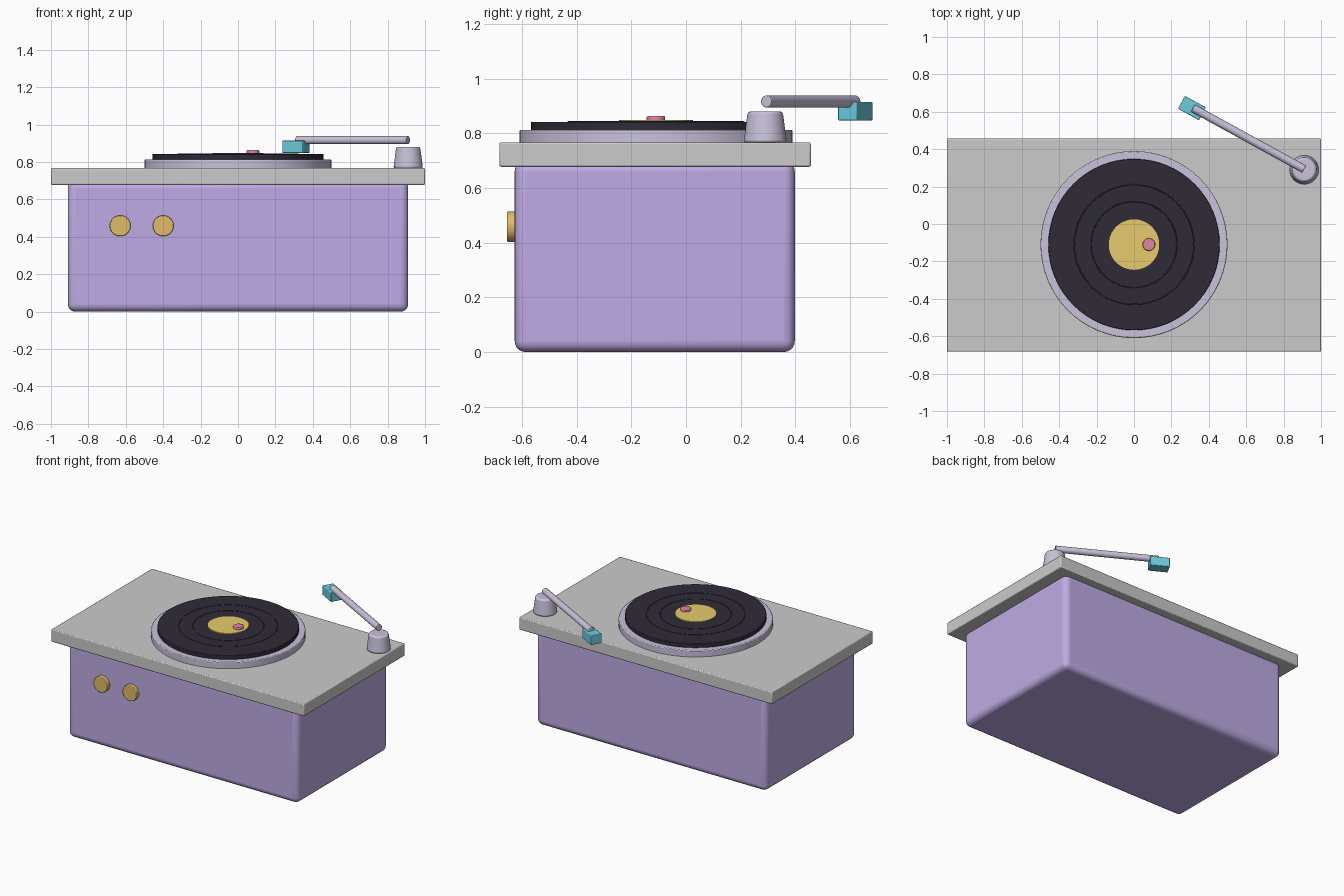
import bpy
import math
from mathutils import Vector

if "Cube" in bpy.data.objects:
    bpy.data.objects.remove(bpy.data.objects["Cube"])


def material(name, r, g, b):
    m = bpy.data.materials.new(name)
    m.diffuse_color = (r, g, b, 1)
    m.use_nodes = True
    m.node_tree.nodes["Principled BSDF"].inputs["Base Color"].default_value = m.diffuse_color
    return m


PURPLE = material("purple", 0.52, 0.41, 0.78)
SILVER = material("silver", 0.58, 0.54, 0.70)
BLACK = material("vinyl", 0.028, 0.024, 0.038)
YELLOW = material("label_yellow", 0.80, 0.60, 0.15)
GOLD = material("gold", 0.76, 0.50, 0.14)
PINK = material("pink", 0.76, 0.24, 0.36)
TEAL = material("teal", 0.15, 0.60, 0.72)


def finish(name, mat=None, bevel=0, segments=2):
    ob = bpy.context.object
    ob.name = name
    if mat:
        ob.data.materials.append(mat)
    bpy.ops.object.shade_smooth_by_angle(angle=math.radians(35))
    if bevel:
        b = ob.modifiers.new("bevel", 'BEVEL')
        b.width, b.segments = bevel, segments
        b.limit_method, b.angle_limit = 'ANGLE', math.radians(40)
    return ob


def box(name, lo, hi, mat=None, bevel=0, segments=2, turn=0):
    lo, hi = Vector(lo), Vector(hi)
    bpy.ops.mesh.primitive_cube_add(size=1, location=(lo + hi) / 2, rotation=(0, 0, turn))
    bpy.context.object.scale = hi - lo
    bpy.ops.object.transform_apply(location=False, rotation=False, scale=True)
    return finish(name, mat, bevel, segments)


def rod(name, start, end, r1, mat, r2=None, bevel=0, sides=48):
    start, end = Vector(start), Vector(end)
    axis = end - start
    bpy.ops.mesh.primitive_cone_add(
        vertices=sides, radius1=r1, radius2=r1 if r2 is None else r2, depth=axis.length,
        location=(start + end) / 2, rotation=axis.to_track_quat('Z', 'Y').to_euler())
    return finish(name, mat, bevel)


# Cabinet and overhanging deck
box("cabinet", (-0.91, -0.627, 0), (0.91, 0.398, 0.70), PURPLE, 0.04, 5)
box("deck", (-1, -0.683, 0.678), (1, 0.457, 0.767), None, 0.006)

# Platter, record, label and spindle
CY = -0.11
rod("platter", (0, CY, 0.76), (0, CY, 0.813), 0.5, SILVER, bevel=0.005, sides=64)
rod("record", (0, CY, 0.81), (0, CY, 0.842), 0.458, BLACK, bevel=0.003, sides=64)
for i, r in enumerate((0.23, 0.32)):
    bpy.ops.mesh.primitive_torus_add(location=(0, CY, 0.841), major_radius=r, minor_radius=0.004,
                                     major_segments=64, minor_segments=8)
    finish(f"record_groove_{i + 1}", BLACK)
rod("record_label", (0, CY, 0.84), (0, CY, 0.849), 0.135, YELLOW)
rod("spindle", (0.08, CY, 0.84), (0.08, CY, 0.864), 0.034, PINK, bevel=0.005, sides=24)

# Front control knobs
for i, x in enumerate((-0.63, -0.40)):
    rod(f"knob_{i + 1}", (x, -0.61, 0.459), (x, -0.655, 0.459), 0.056, GOLD, bevel=0.004, sides=32)

# Tonearm swung out past the back edge
PIVOT, TIP = Vector((0.91, 0.293, 0.917)), Vector((0.315, 0.62, 0.917))
rod("tonearm_base", (0.91, 0.29, 0.765), (0.91, 0.29, 0.881), 0.079, SILVER, 0.064, 0.01)
rod("tonearm", PIVOT, TIP, 0.022, SILVER, bevel=0.003, sides=24)
d = TIP - PIVOT
box("headshell", (0.246, 0.581, 0.848), (0.374, 0.659, 0.915), TEAL, 0.004,
    turn=math.atan2(d.y, d.x))
